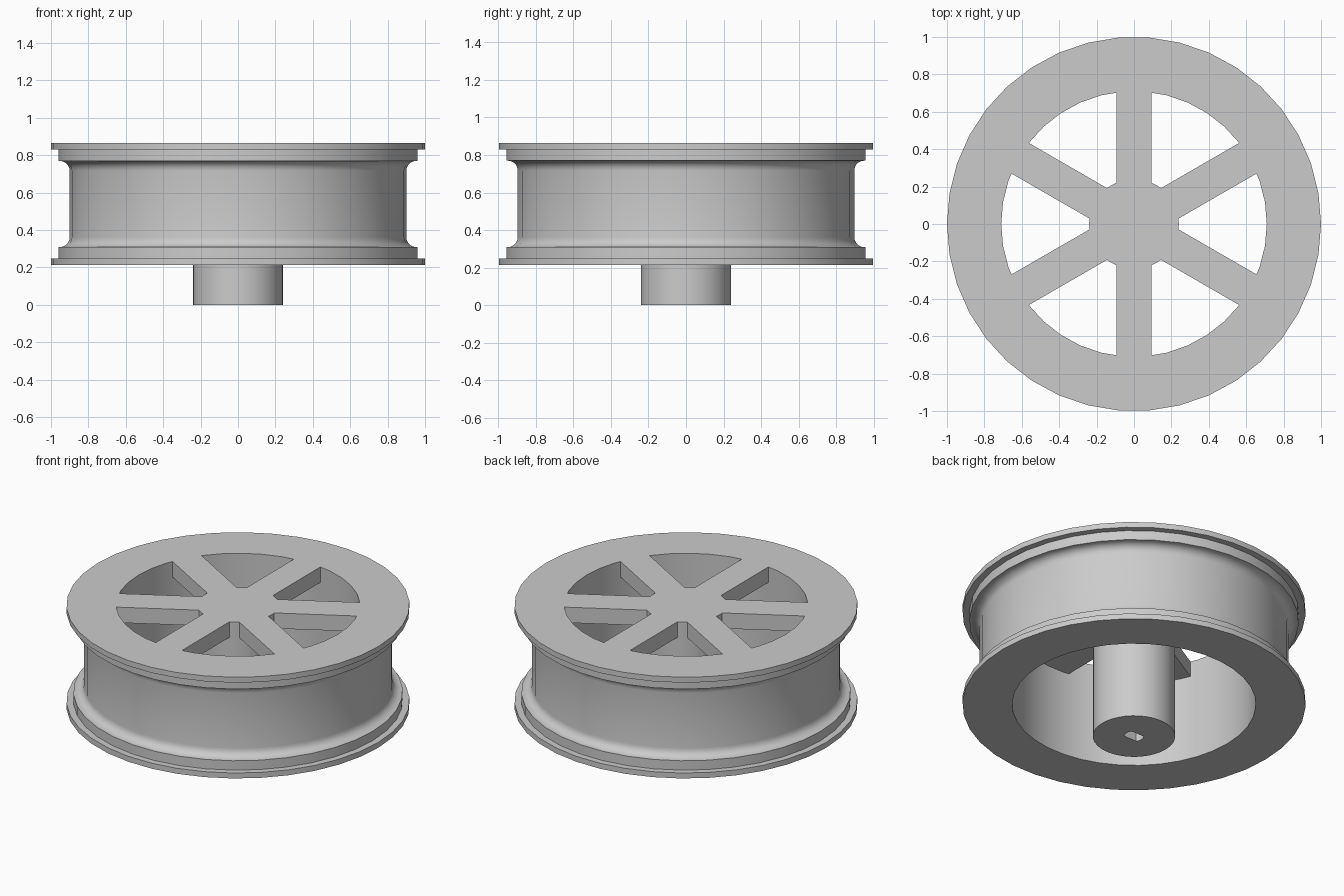
import bpy, bmesh, math

if "Cube" in bpy.data.objects:
    bpy.data.objects.remove(bpy.data.objects["Cube"])

SEGMENTS = 38
TOP, BOTTOM = 0.865, 0.214

grey = bpy.data.materials.new("grey")
grey.diffuse_color = (0.6, 0.6, 0.6, 1)
grey.use_nodes = True
grey.node_tree.nodes["Principled BSDF"].inputs["Base Color"].default_value = grey.diffuse_color


def add_object(name, bm):
    bmesh.ops.recalc_face_normals(bm, faces=bm.faces)
    mesh = bpy.data.meshes.new(name)
    bm.to_mesh(mesh)
    bm.free()
    mesh.materials.append(grey)
    obj = bpy.data.objects.new(name, mesh)
    bpy.context.collection.objects.link(obj)
    return obj


def smooth(obj):
    bpy.ops.object.select_all(action="DESELECT")
    obj.select_set(True)
    bpy.context.view_layer.objects.active = obj
    bpy.ops.object.shade_smooth_by_angle(angle=math.radians(30))


def lathe(name, profile):
    """Revolve a closed (radius, z) profile around z."""
    bm = bmesh.new()
    rings = []
    for i in range(SEGMENTS):
        a = 2 * math.pi * i / SEGMENTS
        rings.append([bm.verts.new((r * math.cos(a), r * math.sin(a), z)) for r, z in profile])
    n = len(profile)
    for i in range(SEGMENTS):
        r1, r2 = rings[i], rings[(i + 1) % SEGMENTS]
        for j in range(n):
            k = (j + 1) % n
            bm.faces.new((r1[j], r2[j], r2[k], r1[k]))
    return add_object(name, bm)


def prism(name, outline, z0, z1):
    """Extrude a flat (x, y) outline upwards."""
    bm = bmesh.new()
    face = bm.faces.new([bm.verts.new((x, y, z0)) for x, y in outline])
    new = bmesh.ops.extrude_face_region(bm, geom=[face])["geom"]
    verts = [v for v in new if isinstance(v, bmesh.types.BMVert)]
    bmesh.ops.translate(bm, verts=verts, vec=(0, 0, z1 - z0))
    return add_object(name, bm)


# rim: stepped flanges, filleted barrel and a straight bore
def fillet(z_center, start, end, steps=5):
    points = []
    for i in range(steps + 1):
        a = math.radians(start + (end - start) * i / steps)
        points.append((0.953 + 0.053 * math.cos(a), z_center + 0.053 * math.sin(a)))
    return points


rim_profile = [(0.71, BOTTOM), (1, BOTTOM), (1, 0.249), (0.96, 0.249), (0.96, 0.309)]
rim_profile += fillet(0.362, 270, 180)
rim_profile += fillet(0.717, 180, 90)
rim_profile += [(0.96, 0.77), (0.96, 0.83), (1, 0.83), (1, TOP), (0.71, TOP)]
smooth(lathe("rim", rim_profile))

# spokes: six thin bars level with the top of the rim
for i in range(6):
    spoke = prism(f"spoke_{i + 1}", [(0.215, -0.094), (0.715, -0.094), (0.715, 0.094), (0.215, 0.094)],
                  TOP - 0.1, TOP)
    spoke.rotation_euler.z = math.radians(30 + 60 * i)

# hub: solid cylinder reaching below the rim
circle = [(0.24 * math.cos(2 * math.pi * i / SEGMENTS), 0.24 * math.sin(2 * math.pi * i / SEGMENTS))
          for i in range(SEGMENTS)]
hub = prism("hub", circle, 0, TOP)

# axle socket: round hole with two flats, cut into the hub from below
flat = math.asin(0.035 / 0.058)
socket = []
for side in (0, math.pi):
    for i in range(7):
        a = side - flat + 2 * flat * i / 6
        socket.append((0.058 * math.cos(a), 0.058 * math.sin(a)))
cutter = prism("socket_cutter", socket, -0.1, 0.35)
cutter.hide_render = True

cut = hub.modifiers.new("socket", "BOOLEAN")
cut.object = cutter
cut.operation = "DIFFERENCE"
cut.solver = "EXACT"
bpy.context.view_layer.objects.active = hub
bpy.ops.object.modifier_apply(modifier=cut.name)
bpy.data.objects.remove(cutter)
smooth(hub)
